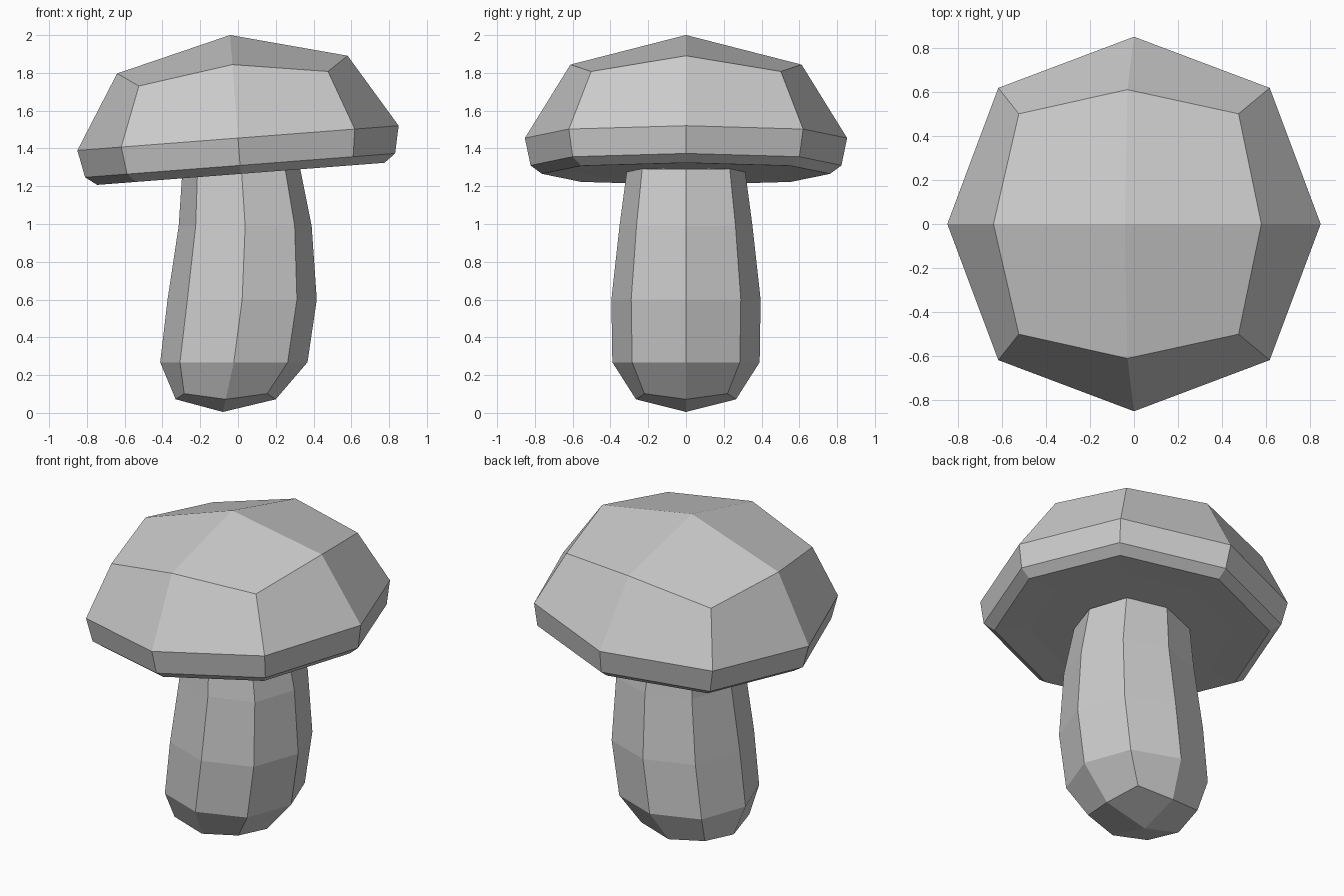
import bpy, math
from mathutils import Matrix, Vector

if "Cube" in bpy.data.objects:
    bpy.data.objects.remove(bpy.data.objects["Cube"])


def lathe8(name, bottom, rings, top, matrix=None):
    """Eight-sided rounded body. Ring: centre x, z, axis radius,
    diagonal offset, diagonal z shift. Ends close with four quads on a pole."""
    verts = []
    for cx, z, r, d, dz in rings:
        for k in range(8):
            a = k * math.pi / 4
            rad = r if k % 2 == 0 else d * math.sqrt(2)
            verts.append(Vector((cx + rad * math.cos(a), rad * math.sin(a),
                                 z + (dz if k % 2 else 0))))
    faces = []
    for i in range(len(rings) - 1):
        for k in range(8):
            n = (k + 1) % 8
            faces.append((i*8 + k, i*8 + n, i*8 + 8 + n, i*8 + 8 + k))
    b, t, last = len(verts), len(verts) + 1, (len(rings) - 1) * 8
    verts += [Vector((bottom[0], 0, bottom[1])), Vector((top[0], 0, top[1]))]
    for k in range(0, 8, 2):
        n = (k + 2) % 8
        faces.append((b, n, k + 1, k))
        faces.append((t, last + k, last + k + 1, last + n))
    if matrix:
        verts = [matrix @ v for v in verts]
    mesh = bpy.data.meshes.new(name)
    mesh.from_pydata(verts, [], faces)
    mesh.update()
    ob = bpy.data.objects.new(name, mesh)
    bpy.context.collection.objects.link(ob)
    return ob


# leaning stem, its top hidden inside the cap
lathe8("stem", (-0.08, 0.005), [
    (-0.065, 0.072, 0.265, 0.22, 0.03),
    (-0.022, 0.268, 0.39, 0.285, 0.0),
    (0.022, 0.60, 0.395, 0.29, 0.0),
    (0.038, 0.99, 0.352, 0.262, 0.0),
    (0.018, 1.29, 0.312, 0.232, 0.0),
], (0.018, 1.31))

# cap, tilted up towards the right
tilt = Matrix.Translation((0, 0, 1.455)) @ Matrix.Rotation(-math.radians(4.4), 4, 'Y')
lathe8("cap", (0, -0.18), [
    (0, -0.182, 0.57, 0.415, 0.0),
    (0, -0.19, 0.763, 0.555, 0.0),
    (0, -0.145, 0.823, 0.60, 0.0),
    (0, 0.0, 0.853, 0.62, 0.0),
    (0, 0.39, 0.612, 0.502, -0.075),
], (0, 0.547), tilt)
